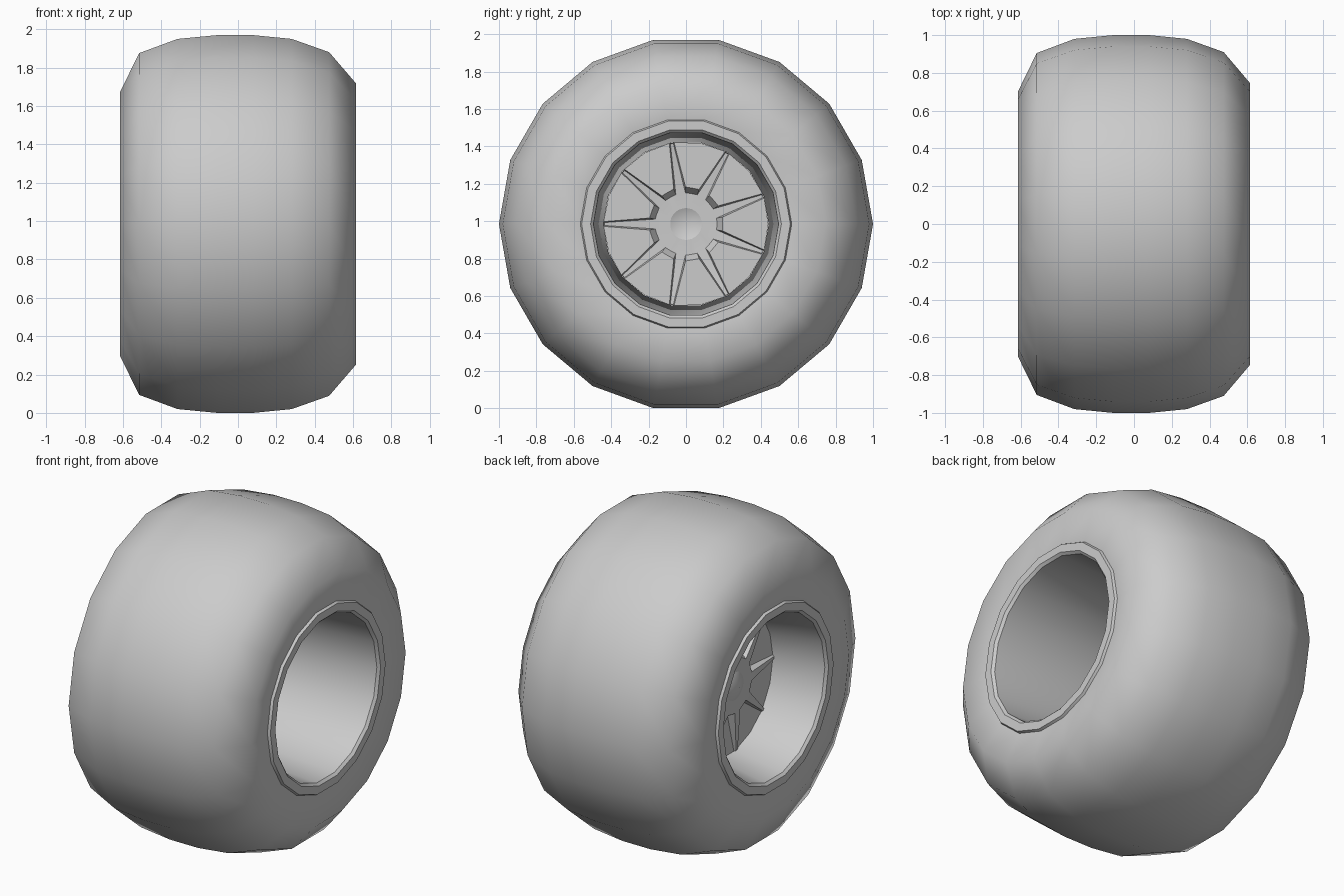
import bpy, bmesh
from math import sin, cos, radians

if "Cube" in bpy.data.objects:
    bpy.data.objects.remove(bpy.data.objects["Cube"])

CZ = 0.985          # axle height
SIDES = 18


def polar(x, r, deg, off=0.0):
    """Point at radius r, angle deg about the axle, shifted sideways by off."""
    a = radians(deg)
    return (x, r * cos(a) - off * sin(a), CZ + r * sin(a) + off * cos(a))


def finish(name, bm, angle):
    bmesh.ops.recalc_face_normals(bm, faces=bm.faces)
    me = bpy.data.meshes.new(name)
    bm.to_mesh(me)
    bm.free()
    ob = bpy.data.objects.new(name, me)
    bpy.context.collection.objects.link(ob)
    bpy.ops.object.select_all(action='DESELECT')
    ob.select_set(True)
    bpy.context.view_layer.objects.active = ob
    bpy.ops.object.shade_smooth_by_angle(angle=radians(angle))
    return ob


def lathe(name, profile, angle):
    bm = bmesh.new()
    rings = [[bm.verts.new(polar(x, r, 360 * i / SIDES)) for i in range(SIDES)]
             for x, r in profile]
    for a, b in zip(rings, rings[1:]):
        for i in range(SIDES):
            j = (i + 1) % SIDES
            bm.faces.new((a[i], a[j], b[j], b[i]))
    return finish(name, bm, angle)


# Balloon tyre
lathe("tyre", [(-0.595, 0.565), (-0.615, 0.70), (-0.515, 0.905), (-0.315, 0.98),
               (-0.11, 1.0), (0.08, 1.0), (0.28, 0.98), (0.475, 0.91),
               (0.615, 0.745), (0.595, 0.565)], 50)

# Rim: a lip on each side joined by the tapering barrel
lip = [(0.59, 0.568), (0.61, 0.558), (0.61, 0.51), (0.595, 0.495)]
lathe("rim", [(-x, r) for x, r in lip] + [(-0.285, 0.442)] + lip[::-1], 35)

# Pressed wheel centre: panes, raised spokes, hub and cone cap
PANE, HUB, TIP = -0.28, -0.33, -0.365
N, R = 9, 0.44
bm = bmesh.new()


def v(*args):
    return bm.verts.new(polar(*args))


spokes = []
for k in range(N):
    a = 20 + 40 * k
    m = a + 20
    s = {}
    for side in (-1, 1):
        s['rim', side] = v(PANE, R, a, side * 0.013)
        s['root', side] = v(PANE, 0.195, a, side * 0.032)
        s['tip', side] = v(PANE - 0.012, R - 0.004, a, side * 0.008)
        s['hub', side] = v(HUB, 0.165, a, side * 0.026)
        s['cap', side] = v(HUB, 0.085, a + side * 8)
    s['rim', 0] = v(PANE, R, m)
    s['root', 0] = v(PANE, 0.195, m)
    s['hub', 0] = v(HUB, 0.165, m)
    s['cap', 0] = v(HUB, 0.085, m)
    spokes.append(s)
apex = bm.verts.new((TIP, 0, CZ))

for k, s in enumerate(spokes):
    n = spokes[(k + 1) % N]
    # flat pane between two spokes
    bm.faces.new((s['rim', 1], s['rim', 0], n['rim', -1],
                  n['root', -1], s['root', 0], s['root', 1]))
    # spoke face, side walls and end
    bm.faces.new((s['hub', -1], s['tip', -1], s['tip', 1], s['hub', 1]))
    for d in (-1, 1):
        bm.faces.new((s['root', d], s['rim', d], s['tip', d], s['hub', d]))
    bm.faces.new((s['rim', -1], s['rim', 1], s['tip', 1], s['tip', -1]))
    # hub wall, hub face and cone cap
    for p, q in (((s, 1), (s, 0)), ((s, 0), (n, -1)), ((s, -1), (s, 1))):
        def at(w, key):
            return w[0][key, w[1]]
        if p[1] != -1:
            bm.faces.new((at(p, 'root'), at(q, 'root'), at(q, 'hub'), at(p, 'hub')))
        bm.faces.new((at(p, 'hub'), at(q, 'hub'), at(q, 'cap'), at(p, 'cap')))
        bm.faces.new((at(p, 'cap'), at(q, 'cap'), apex))
finish("spoked_wheel_centre", bm, 20)
